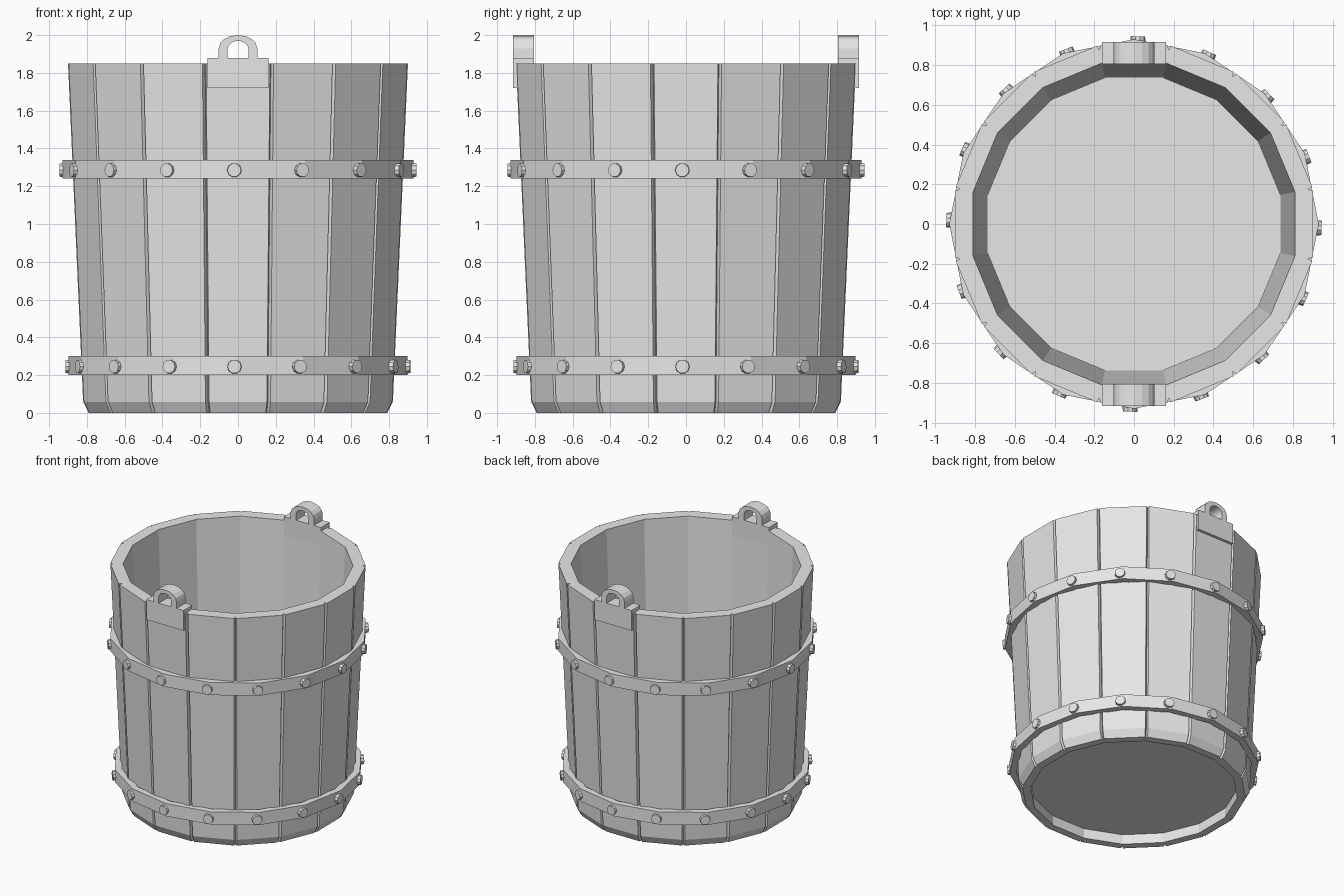
import bpy, bmesh
from math import sin, cos, tan, pi, radians
from mathutils import Matrix, Vector

cube = bpy.data.objects.get("Cube")
if cube:
    bpy.data.objects.remove(cube, do_unlink=True)

SIDES = 16
STEP = 2 * pi / SIDES
HEIGHT = 1.85

grey = bpy.data.materials.new("plain_grey")
grey.use_nodes = True
grey.diffuse_color = (0.8, 0.8, 0.8, 1)
grey.node_tree.nodes["Principled BSDF"].inputs["Base Color"].default_value = (0.8, 0.8, 0.8, 1)


def finish(name, bm):
    """Turn a bmesh into a named, flat shaded object."""
    bmesh.ops.recalc_face_normals(bm, faces=bm.faces)
    mesh = bpy.data.meshes.new(name)
    bm.to_mesh(mesh)
    bm.free()
    mesh.materials.append(grey)
    obj = bpy.data.objects.new(name, mesh)
    bpy.context.collection.objects.link(obj)
    return obj


def skin(bm, rings, closed=False):
    """Bridge a row of point rings; cap the ends unless the row is closed."""
    loops = [[bm.verts.new(p) for p in ring] for ring in rings]
    pairs = list(zip(loops, loops[1:]))
    if closed:
        pairs.append((loops[-1], loops[0]))
    else:
        bm.faces.new(loops[0])
        bm.faces.new(loops[-1])
    for a, b in pairs:
        for i in range(len(a)):
            j = (i + 1) % len(a)
            bm.faces.new((a[i], a[j], b[j], b[i]))


# Tapered staves with a V groove at every seam and a chamfered foot
def stave_ring(z, outer, inner):
    t = tan(STEP / 2)
    half = [(inner, inner * t), (outer - 0.025, (outer - 0.025) * t),
            (outer, outer * t - 0.01)]
    points = half + [(r, -w) for r, w in reversed(half)]
    return [Vector((w, -r, z)) for r, w in points]


bm = bmesh.new()
profile = [(0, 0.79, 0.73), (0.058, 0.82, 0.733), (HEIGHT, 0.9, 0.81)]
for k in range(SIDES):
    turn = Matrix.Rotation(k * STEP, 3, 'Z')
    skin(bm, [[turn @ p for p in stave_ring(*level)] for level in profile])
finish("staves", bm)

# Recessed floor
bm = bmesh.new()
floor_r = 0.74 / cos(STEP / 2)
skin(bm, [[(floor_r * cos((k + 0.5) * STEP), floor_r * sin((k + 0.5) * STEP), z)
           for k in range(SIDES)] for z in (0.08, 0.14)])
finish("floor", bm)


# Metal hoops, with corners at the middle of each stave
def hoop(name, z, radius):
    bm = bmesh.new()
    section = [(radius - 0.05, z - 0.05), (radius, z - 0.05),
               (radius, z + 0.05), (radius - 0.05, z + 0.05)]
    skin(bm, [[(r * cos(k * STEP), r * sin(k * STEP), h) for r, h in section]
              for k in range(SIDES)], closed=True)
    finish(name, bm)


# Rivets round a hoop, slightly turned from the hoop corners
def rivets(name, z, radius):
    bm = bmesh.new()
    for k in range(SIDES):
        place = (Matrix.Rotation(k * STEP - radians(1.2), 4, 'Z')
                 @ Matrix.Translation((radius - 0.005, 0, z))
                 @ Matrix.Rotation(pi / 2, 4, 'Y'))
        bmesh.ops.create_cone(bm, cap_ends=True, segments=10, radius1=0.04,
                              radius2=0.036, depth=0.04, matrix=place)
    finish(name, bm)


for label, z, radius in (("lower", 0.25, 0.897), ("upper", 1.29, 0.93)):
    hoop(label + "_hoop", z, radius)
    rivets(label + "_rivets", z - 0.005, radius)

# Handle brackets over the rim, each with an arched eye on top
NEAR, FAR = 0.805, 0.915


def bracket(name, side):
    bm = bmesh.new()
    skin(bm, [[(x, side * y, z) for x, y in
               ((-0.162, NEAR), (0.162, NEAR), (0.162, FAR), (-0.162, FAR))]
              for z in (1.72, 1.88)])
    arch = [((0.102, 1.87), (0.055, 1.87))]
    for i in range(9):
        c, s = cos(pi * i / 8), sin(pi * i / 8)
        arch.append(((0.102 * c, 1.93 + 0.07 * s), (0.055 * c, 1.925 + 0.045 * s)))
    arch.append(((-0.102, 1.87), (-0.055, 1.87)))
    skin(bm, [[(a[0], side * NEAR, a[1]), (a[0], side * FAR, a[1]),
               (b[0], side * FAR, b[1]), (b[0], side * NEAR, b[1])]
              for a, b in arch])
    finish(name, bm)


bracket("front_handle_bracket", -1)
bracket("back_handle_bracket", 1)
